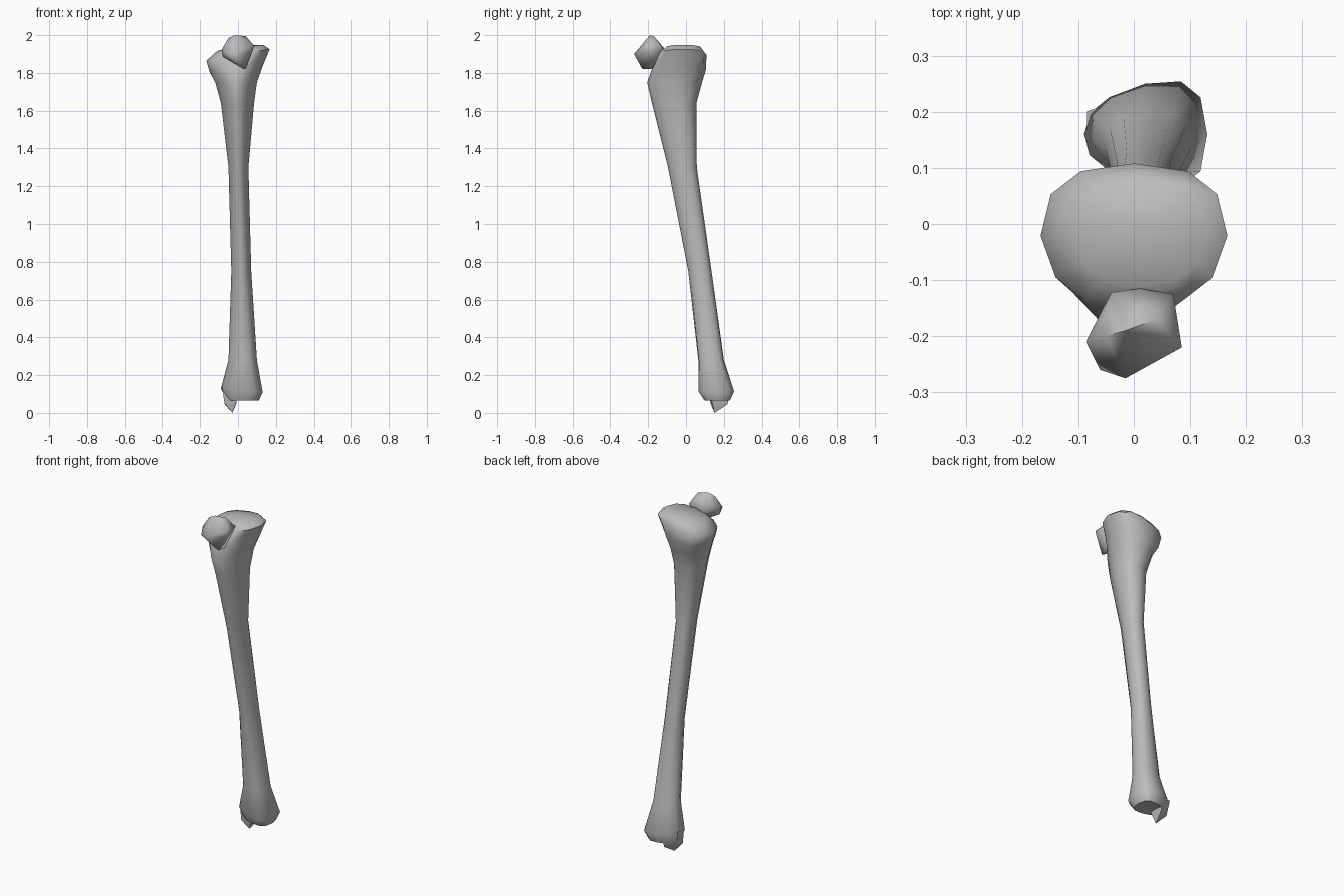
import bpy, bmesh, math

default = bpy.data.objects.get("Cube")
if default:
    bpy.data.objects.remove(default, do_unlink=True)

bone = bpy.data.materials.new("bone grey")
bone.use_nodes = True
bone.diffuse_color = (0.5, 0.5, 0.5, 1)
bone.node_tree.nodes["Principled BSDF"].inputs["Base Color"].default_value = bone.diffuse_color

SIDES = 12


def finish(bm, name, angle):
    """Turn a bmesh into a smooth-shaded object with the bone colour."""
    bmesh.ops.recalc_face_normals(bm, faces=bm.faces)
    mesh = bpy.data.meshes.new(name)
    bm.to_mesh(mesh)
    bm.free()
    mesh.materials.append(bone)
    obj = bpy.data.objects.new(name, mesh)
    bpy.context.collection.objects.link(obj)
    bpy.ops.object.select_all(action="DESELECT")
    obj.select_set(True)
    bpy.context.view_layer.objects.active = obj
    bpy.ops.object.shade_smooth_by_angle(angle=math.radians(angle))
    return obj


def squash(v, power=0.8):
    return math.copysign(abs(v) ** power, v)


def ring(bm, z, left, right, front, back, pinch, tilt, skew):
    """One cross-section: pinch narrows the front, tilt leans it, skew shears it."""
    cx, hx = (left + right) / 2, (right - left) / 2
    cy, hy = (front + back) / 2, (back - front) / 2
    verts = []
    for i in range(SIDES):
        a = math.tau * i / SIDES
        u, v = squash(math.cos(a)), squash(math.sin(a))
        width = 1 - pinch * max(0, -v)
        verts.append(bm.verts.new((cx + hx * u * width,
                                   cy + hy * v + skew * hx * u * v,
                                   z + tilt * u)))
    return verts


# Shin bone: height, left, right, front, back, pinch, tilt, skew
sections = [
    (0.065, -0.06, 0.11, 0.10, 0.23, 0, 0, 0.2),
    (0.12, -0.09, 0.13, 0.07, 0.25, 0, -0.01, 0.25),
    (0.28, -0.05, 0.10, 0.065, 0.20, 0.2, 0, 0.1),
    (0.75, -0.035, 0.07, 0.012, 0.135, 0.4, 0, 0),
    (1.30, -0.05, 0.055, -0.095, 0.057, 0.5, 0, 0),
    (1.64, -0.09, 0.085, -0.18, 0.055, 0.5, 0, 0),
    (1.75, -0.12, 0.10, -0.205, 0.085, 0.5, 0, 0),
    (1.82, -0.15, 0.13, -0.18, 0.106, 0.3, 0.015, 0),
    (1.895, -0.167, 0.167, -0.15, 0.108, 0.1, 0.03, 0),
    (1.932, -0.11, 0.135, -0.11, 0.08, 0.1, 0.016, 0),
]
bm = bmesh.new()
rings = [ring(bm, *s) for s in sections]
for low, high in zip(rings, rings[1:]):
    for i in range(SIDES):
        j = (i + 1) % SIDES
        bm.faces.new((low[i], low[j], high[j], high[i]))

# Knee plateau closes on a low crest, the ankle end on a shallow hollow
for loop, peak in ((rings[-1], (0, 0, 1.945)), (rings[0], (0.03, 0.165, 0.075))):
    centre = bm.verts.new(peak)
    for i in range(SIDES):
        bm.faces.new((loop[i], loop[(i + 1) % SIDES], centre))
finish(bm, "shin_bone", 60)


def hull(name, points, angle):
    bm = bmesh.new()
    for p in points:
        bm.verts.new(p)
    bmesh.ops.convex_hull(bm, input=bm.verts[:])
    return finish(bm, name, angle)


# Ankle knob hanging from the inner side of the lower end
hull("ankle_knob", [
    (-0.085, 0.14, 0.14), (-0.085, 0.2, 0.14), (0, 0.12, 0.12), (0, 0.23, 0.12),
    (-0.07, 0.13, 0.05), (-0.07, 0.19, 0.045), (-0.03, 0.15, 0),
    (-0.01, 0.14, 0.05), (-0.01, 0.22, 0.045)], 60)

# Kneecap
hull("kneecap", [
    (-0.015, -0.19, 2), (0.04, -0.17, 1.995), (-0.05, -0.2, 1.985),
    (0.085, -0.22, 1.945), (0.07, -0.125, 1.935), (-0.04, -0.122, 1.93),
    (0.01, -0.115, 1.93), (-0.085, -0.21, 1.925), (-0.015, -0.275, 1.9),
    (-0.06, -0.26, 1.9), (0.075, -0.22, 1.91), (-0.08, -0.2, 1.885),
    (0.04, -0.18, 1.82), (0.03, -0.23, 1.82)], 75)
